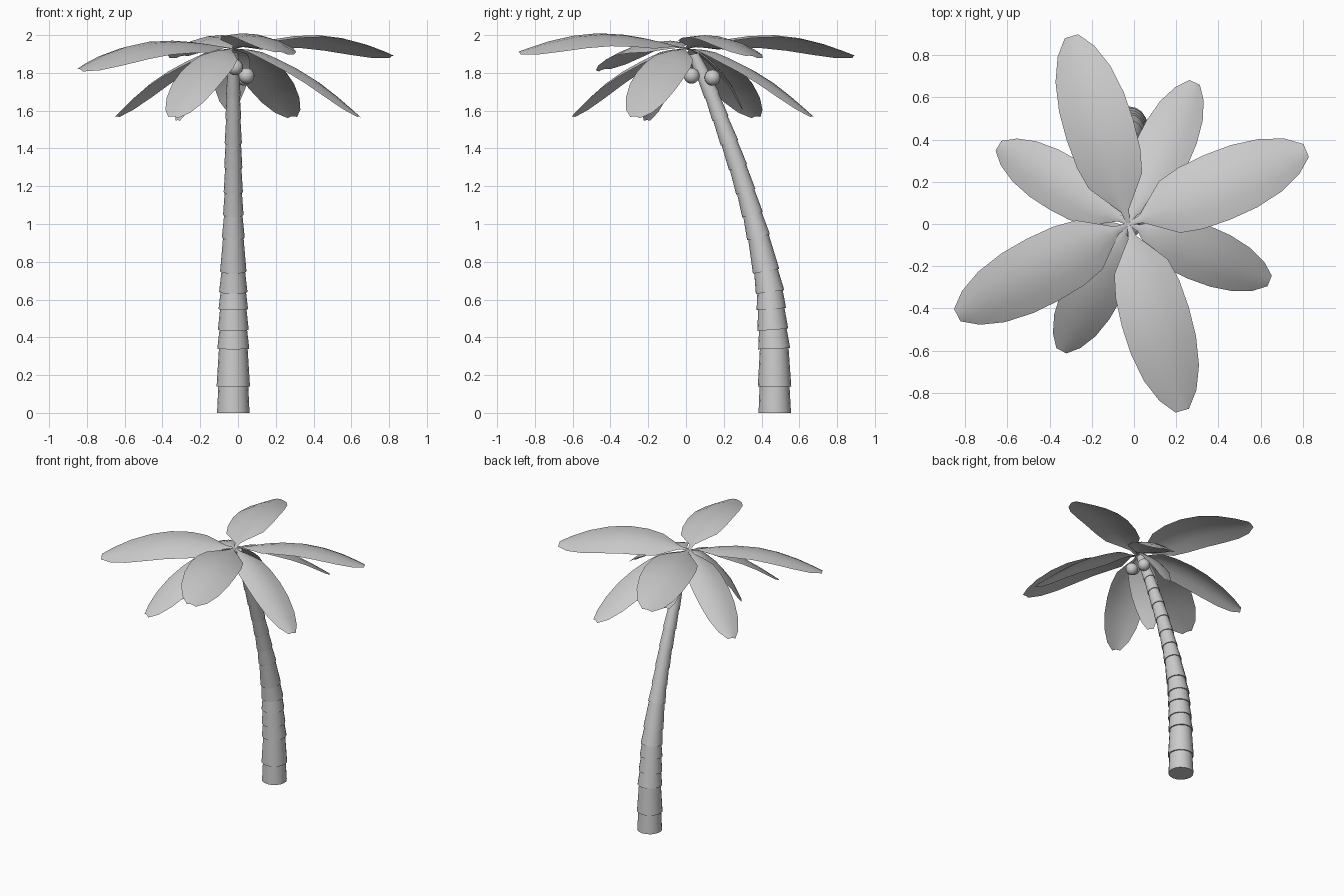
import bpy, bmesh, math
from mathutils import Vector

if "Cube" in bpy.data.objects:
    bpy.data.objects.remove(bpy.data.objects["Cube"])

CROWN = Vector((-0.025, 0.0, 1.93))


def interp(table, t):
    for (a, *p), (b, *q) in zip(table, table[1:]):
        if t <= b:
            k = (t - a) / (b - a)
            return [u + (v - u) * k for u, v in zip(p, q)]
    return list(table[-1][1:])


def finish(name, bm, angle=40):
    bmesh.ops.recalc_face_normals(bm, faces=bm.faces)
    me = bpy.data.meshes.new(name)
    bm.to_mesh(me)
    bm.free()
    ob = bpy.data.objects.new(name, me)
    bpy.context.collection.objects.link(ob)
    bpy.ops.object.select_all(action='DESELECT')
    ob.select_set(True)
    bpy.context.view_layer.objects.active = ob
    bpy.ops.object.shade_smooth_by_angle(angle=math.radians(angle))
    return ob


# Trunk: stacked tapered segments, each overhanging the one below (z, y, radius)
PATH = [(0, .47, .086), (.34, .467, .080), (.64, .445, .071), (.85, .405, .061),
        (1.05, .352, .051), (1.25, .293, .046), (1.43, .23, .043),
        (1.7, .13, .036), (1.9, .04, .028)]
LEVELS = [0, .14, .34, .44, .55, .64, .75, .93, 1.05, 1.17, 1.3, 1.43, 1.56, 1.68, 1.8, 1.9]
bm = bmesh.new()
rings = []
for i, (lo, hi) in enumerate(zip(LEVELS, LEVELS[1:])):
    for z, s in ((lo, 1.06 if i else 1.0), (hi, .95)):
        y, r = interp(PATH, z)
        y2, _ = interp(PATH, min(z + .08, 1.9))
        y1, _ = interp(PATH, max(z - .08, 0))
        slope = (y2 - y1) / .16 if z else 0
        ring = []
        for k in range(16):
            a = math.tau * k / 16
            ring.append(bm.verts.new((CROWN.x + r * s * math.cos(a), y + r * s * math.sin(a),
                                      z - slope * r * s * math.sin(a))))
        rings.append(ring)
for a, b in zip(rings, rings[1:]):
    for k in range(16):
        bm.faces.new((a[k - 1], a[k], b[k], b[k - 1]))
bm.faces.new(rings[0])
bm.faces.new(rings[-1])
finish("trunk", bm)

# Fronds: sheets arched along and across; outline is (t, half width as fraction)
OUTLINE = [(0, .05), (.07, .12), (.14, .42), (.23, .8), (.35, .95), (.5, 1), (.65, .97),
           (.8, .82), (.92, .55), (1, .2)]
UPPER = [(0, 0), (.2, .04), (.42, .068), (.6, .058), (.8, .016), (1, -.04)]
LOWER = [(0, 0), (.2, -.012), (.45, -.085), (.7, -.19), (1, -.36)]
INNER = [(0, 0), (.25, -.03), (.55, -.125), (.8, -.24), (1, -.38)]


def frond(name, angle, length, half, spine, roll, arch, extra=0.0):
    a = math.radians(angle)
    out = Vector((math.cos(a), math.sin(a), 0))
    left = Vector((-math.sin(a), math.cos(a), 0))
    ro = math.tan(math.radians(roll))
    bm = bmesh.new()
    rows = []
    for t, _ in OUTLINE:
        w = interp(OUTLINE, t)[0] * half
        c = CROWN + out * (length * t)
        c.z += interp(spine, t)[0] + extra * t
        row = []
        for u in (-1, -.5, 0, .5, 1):
            p = c + left * (u * w)
            p.z -= u * w * ro + arch * w * u * u
            row.append(bm.verts.new(p))
        rows.append(row)
    for p, q in zip(rows, rows[1:]):
        for k in range(4):
            bm.faces.new((p[k], q[k], q[k + 1], p[k + 1]))
    ob = finish(name, bm)
    if ob.data.polygons[0].normal.z < 0:
        ob.data.flip_normals()


for i, (ang, ln, ex) in enumerate([(107, .93, 0), (22.5, .91, 0), (208, .92, -.07), (286, .92, .02)]):
    frond(f"upper_frond_{i + 1}", ang, ln, .165, UPPER, 10, .2, ex)
for i, (ang, ln) in enumerate([(65, .74), (-22, .72), (242, .68), (149, .72)]):
    frond(f"lower_frond_{i + 1}", ang, ln, .135, LOWER, 6, .25)
for i, (ang, ln, ex) in enumerate([(215, .36, 0), (94, .3, .06)]):
    frond(f"inner_frond_{i + 1}", ang, ln, .1, INNER, 0, .2, ex)

# Coconuts hanging under the crown
for i, p in enumerate([(-.015, -.02, 1.83), (.045, .03, 1.785), (.03, .14, 1.775)]):
    bm = bmesh.new()
    bmesh.ops.create_uvsphere(bm, u_segments=16, v_segments=10, radius=.042)
    bmesh.ops.translate(bm, verts=bm.verts, vec=p)
    finish(f"coconut_{i + 1}", bm)
